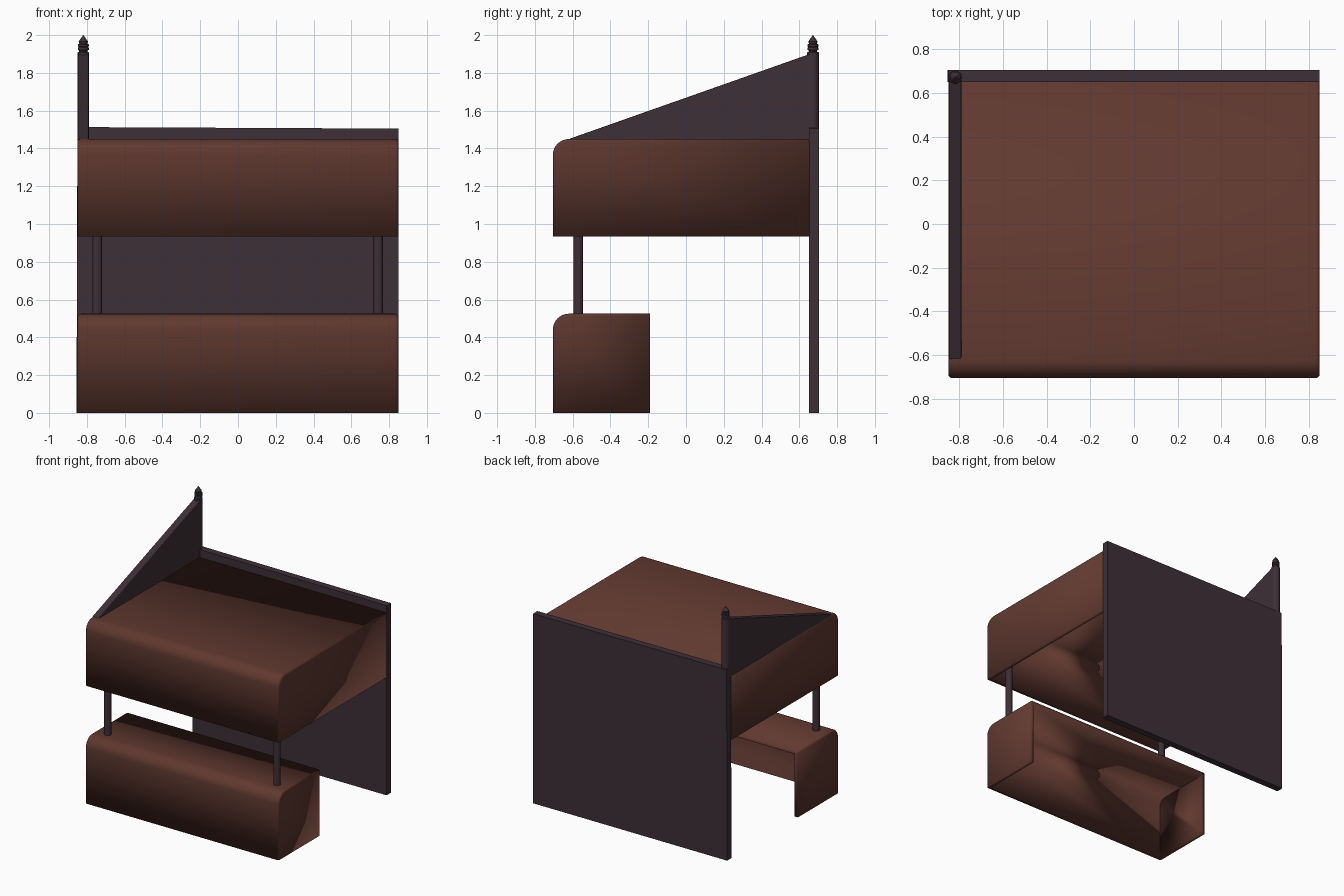
import bpy, bmesh, math

if "Cube" in bpy.data.objects:
    bpy.data.objects.remove(bpy.data.objects["Cube"])


def material(name, rgb):
    m = bpy.data.materials.new(name)
    m.diffuse_color = (*rgb, 1)
    m.use_nodes = True
    m.node_tree.nodes["Principled BSDF"].inputs["Base Color"].default_value = m.diffuse_color
    return m


BROWN = material("red_brown", (0.115, 0.040, 0.029))
PLUM = material("dark_plum", (0.047, 0.029, 0.038))


def finish(bm, name, mat, smooth=True):
    bmesh.ops.recalc_face_normals(bm, faces=bm.faces)
    me = bpy.data.meshes.new(name)
    bm.to_mesh(me)
    bm.free()
    me.materials.append(mat)
    ob = bpy.data.objects.new(name, me)
    bpy.context.collection.objects.link(ob)
    if smooth:
        bpy.ops.object.select_all(action='DESELECT')
        ob.select_set(True)
        bpy.context.view_layer.objects.active = ob
        bpy.ops.object.shade_smooth_by_angle(angle=math.radians(35))
    return ob


def extrude_profile(points, axis, a, b):
    """Prism of a 2D outline along x (points are y,z) or y (points are x,z)."""
    bm = bmesh.new()
    put = (lambda p: (a, p[0], p[1])) if axis == 'x' else (lambda p: (p[0], a, p[1]))
    face = bm.faces.new([bm.verts.new(put(p)) for p in points])
    ext = bmesh.ops.extrude_face_region(bm, geom=[face])
    moved = [g for g in ext["geom"] if isinstance(g, bmesh.types.BMVert)]
    bmesh.ops.translate(bm, verts=moved, vec=(b - a, 0, 0) if axis == 'x' else (0, b - a, 0))
    bmesh.ops.recalc_face_normals(bm, faces=bm.faces)
    return bm


def shell(name, y0, y1, z0, z1, r=0.085, wall=0.03):
    """Hollow cover with a rounded front top edge, open below and behind."""
    arc = [(y0 + r - r * math.cos(t), z1 - r + r * math.sin(t))
           for t in (math.pi / 2 * i / 8 for i in range(9))]
    bm = extrude_profile([(y0, z0)] + arc + [(y1, z1), (y1, z0)], 'x', -0.85, 0.85)
    bm.normal_update()
    openings = [f for f in bm.faces if f.normal.z < -0.9 or f.normal.y > 0.9]
    bmesh.ops.delete(bm, geom=openings, context='FACES')
    rims = [e for e in bm.edges if len(e.link_faces) == 2
            and any(abs(f.normal.x) > 0.9 for f in e.link_faces)]
    bmesh.ops.bevel(bm, geom=rims, offset=0.016, offset_type='OFFSET',
                    segments=3, profile=0.5, affect='EDGES', clamp_overlap=True)
    ob = finish(bm, name, BROWN)
    mod = ob.modifiers.new("wall", 'SOLIDIFY')
    mod.thickness = wall
    mod.offset = -1
    return ob


def lathe(name, profile, x, y, sides=16):
    """Closed turned part from (radius, z) pairs."""
    bm = bmesh.new()
    rings = [[bm.verts.new((x + r * math.cos(2 * math.pi * i / sides),
                            y + r * math.sin(2 * math.pi * i / sides), z))
              for i in range(sides)] for r, z in profile]
    for lo, hi in zip(rings, rings[1:]):
        for i in range(sides):
            j = (i + 1) % sides
            bm.faces.new((lo[i], lo[j], hi[j], hi[i]))
    bm.faces.new(rings[0][::-1])
    bm.faces.new(rings[-1])
    return finish(bm, name, PLUM)


# Hollow counter and canopy
shell("counter", -0.705, -0.19, 0.0, 0.525)
shell("canopy", -0.705, 0.655, 0.935, 1.45)

# Back panel, very slightly out of square
finish(extrude_profile([(-0.855, 0), (0.85, 0), (0.85, 1.505), (-0.85, 1.513)],
                       'y', 0.65, 0.705), "back_panel", PLUM, False)

# Sloping fin along the left edge of the roof
fin = finish(extrude_profile([(-0.62, 1.43), (0.67, 1.43), (0.67, 1.905), (-0.62, 1.45)],
                             'x', -0.848, -0.79), "roof_fin", PLUM, False)
bev = fin.modifiers.new("soft_edges", 'BEVEL')
bev.width = 0.006
bev.segments = 2

# Front posts
for side, x in (("left", -0.745), ("right", 0.742)):
    lathe(side + "_post", [(0.026, 0.51), (0.026, 1.43)], x, -0.57)

# Corner mast with ringed pointed finial
lathe("mast", [(0.031, 1.4), (0.031, 1.908), (0.022, 1.912), (0.022, 1.918),
               (0.029, 1.922), (0.029, 1.934), (0.024, 1.937), (0.029, 1.941),
               (0.029, 1.951), (0.021, 1.954), (0.025, 1.966), (0.012, 1.984),
               (0.001, 2.0)], -0.819, 0.672)
